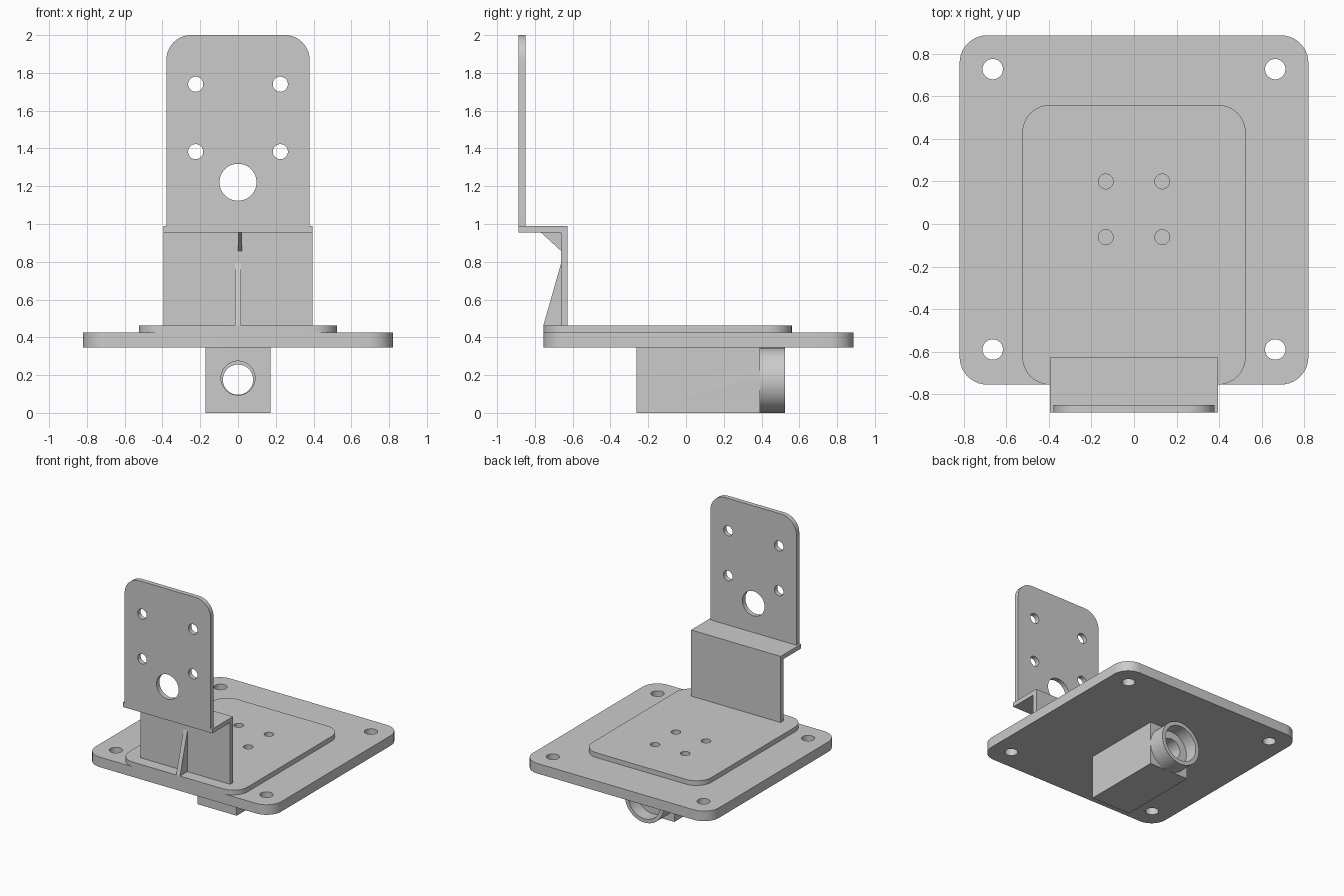
import bpy, bmesh, math
from mathutils import Vector

cube = bpy.data.objects.get("Cube")
if cube:
    bpy.data.objects.remove(cube, do_unlink=True)

grey = bpy.data.materials.new("plain_grey")
grey.use_nodes = True
colour = (0.6, 0.6, 0.6, 1)
grey.diffuse_color = colour
grey.node_tree.nodes["Principled BSDF"].inputs["Base Color"].default_value = colour


def prism(name, outline, depth):
    """Extrude a closed 3D outline along a depth vector."""
    bm = bmesh.new()
    face = bm.faces.new([bm.verts.new(p) for p in outline])
    new = bmesh.ops.extrude_face_region(bm, geom=[face])["geom"]
    bmesh.ops.translate(bm, vec=depth, verts=[v for v in new if isinstance(v, bmesh.types.BMVert)])
    bmesh.ops.recalc_face_normals(bm, faces=bm.faces)
    mesh = bpy.data.meshes.new(name)
    bm.to_mesh(mesh)
    bm.free()
    mesh.materials.append(grey)
    ob = bpy.data.objects.new(name, mesh)
    bpy.context.collection.objects.link(ob)
    return ob


def rounded(x, low, high, r, round_low=True, steps=10):
    """Rectangle outline with rounded corners, symmetric about x = 0."""
    pts = []
    for i, (sx, sy) in enumerate([(1, 1), (-1, 1), (-1, -1), (1, -1)]):
        edge = high if sy > 0 else low
        if sy < 0 and not round_low:
            pts.append((sx * x, edge))
            continue
        for k in range(steps + 1):
            a = math.pi / 2 * (i + k / steps)
            pts.append((sx * (x - r) + r * math.cos(a), edge - sy * r + r * math.sin(a)))
    return pts


def box(name, x0, x1, y0, y1, z0, z1):
    return prism(name, [(x0, y0, z0), (x1, y0, z0), (x1, y1, z0), (x0, y1, z0)], (0, 0, z1 - z0))


def rod(name, r, u, v, start, end, axis):
    """Cylinder along z at (x, y) = (u, v), or along y at (x, z) = (u, v)."""
    pts = []
    for k in range(48):
        a = math.tau * k / 48
        p, q = u + r * math.cos(a), v + r * math.sin(a)
        pts.append((p, q, start) if axis == "z" else (p, start, q))
    d = end - start
    return prism(name, pts, (0, 0, d) if axis == "z" else (0, d, 0))


def combine(ob, tools, operation="DIFFERENCE"):
    """Apply booleans, then drop the tool objects."""
    for tool in tools:
        tool.hide_render = True
        mod = ob.modifiers.new("cut", "BOOLEAN")
        mod.operation, mod.solver, mod.object = operation, "EXACT", tool
    graph = bpy.context.evaluated_depsgraph_get()
    mesh = bpy.data.meshes.new_from_object(ob.evaluated_get(graph))
    ob.modifiers.clear()
    ob.data = mesh
    for tool in tools:
        bpy.data.objects.remove(tool, do_unlink=True)


def screw_holes():
    return [rod("cutter", 0.035, x, y, 0.2, 0.6, "z") for x in (-0.133, 0.133) for y in (-0.062, 0.2)]


# Base plate and raised pad
base = prism("base_plate", [(x, y, 0.345) for x, y in rounded(0.82, -0.755, 0.887, 0.13)], (0, 0, 0.08))
corners = [rod("cutter", 0.048, x, y, 0.2, 0.6, "z") for x in (-0.664, 0.664) for y in (-0.59, 0.728)]
combine(base, corners + screw_holes())
pad = prism("raised_pad", [(x, y, 0.425) for x, y in rounded(0.525, -0.755, 0.56, 0.13)], (0, 0, 0.038))
combine(pad, screw_holes())

# Socket under the plate: block, round collar and stepped bore
socket = box("socket_block", -0.172, 0.172, -0.262, 0.392, 0, 0.345)
combine(socket, [rod("collar", 0.1725, 0, 0.1725, 0.3, 0.525, "y")], "UNION")
combine(socket, [rod("cutter", 0.08, 0, 0.176, -0.4, 0.7, "y"),
                 rod("cutter", 0.09, 0, 0.184, -0.4, -0.1, "y"),
                 rod("cutter", 0.142, 0, 0.1725, 0.42, 0.7, "y")] + screw_holes())

# Stepped bracket: wall, shelf and upright mounting plate
wall = box("bracket_wall", -0.395, 0.395, -0.662, -0.628, 0.463, 0.955)
shelf = box("bracket_shelf", -0.395, 0.395, -0.887, -0.628, 0.955, 0.99)
upright = prism("mounting_plate",
                [(x, -0.887, z) for x, z in rounded(0.379, 0.99, 2.0, 0.13, round_low=False)], (0, 0.037, 0))
combine(upright, [rod("cutter", 0.04, x, z, -1, -0.7, "y") for x in (-0.224, 0.224) for z in (1.383, 1.74)]
        + [rod("cutter", 0.098, 0, 1.221, -1, -0.7, "y")])

# Triangular stiffening ribs
lower = prism("lower_rib", [(-0.017, -0.662, 0.463), (-0.017, -0.755, 0.463), (-0.017, -0.662, 0.79)], (0.034, 0, 0))
upper = prism("upper_rib", [(0, -0.662, 0.955), (0, -0.768, 0.955), (0, -0.662, 0.858)], (0.02, 0, 0))

# Smooth curved walls, keep edges sharp
bpy.ops.object.select_all(action="DESELECT")
for ob in (base, pad, socket, upright):
    ob.select_set(True)
bpy.context.view_layer.objects.active = base
bpy.ops.object.shade_smooth_by_angle(angle=math.radians(30))
